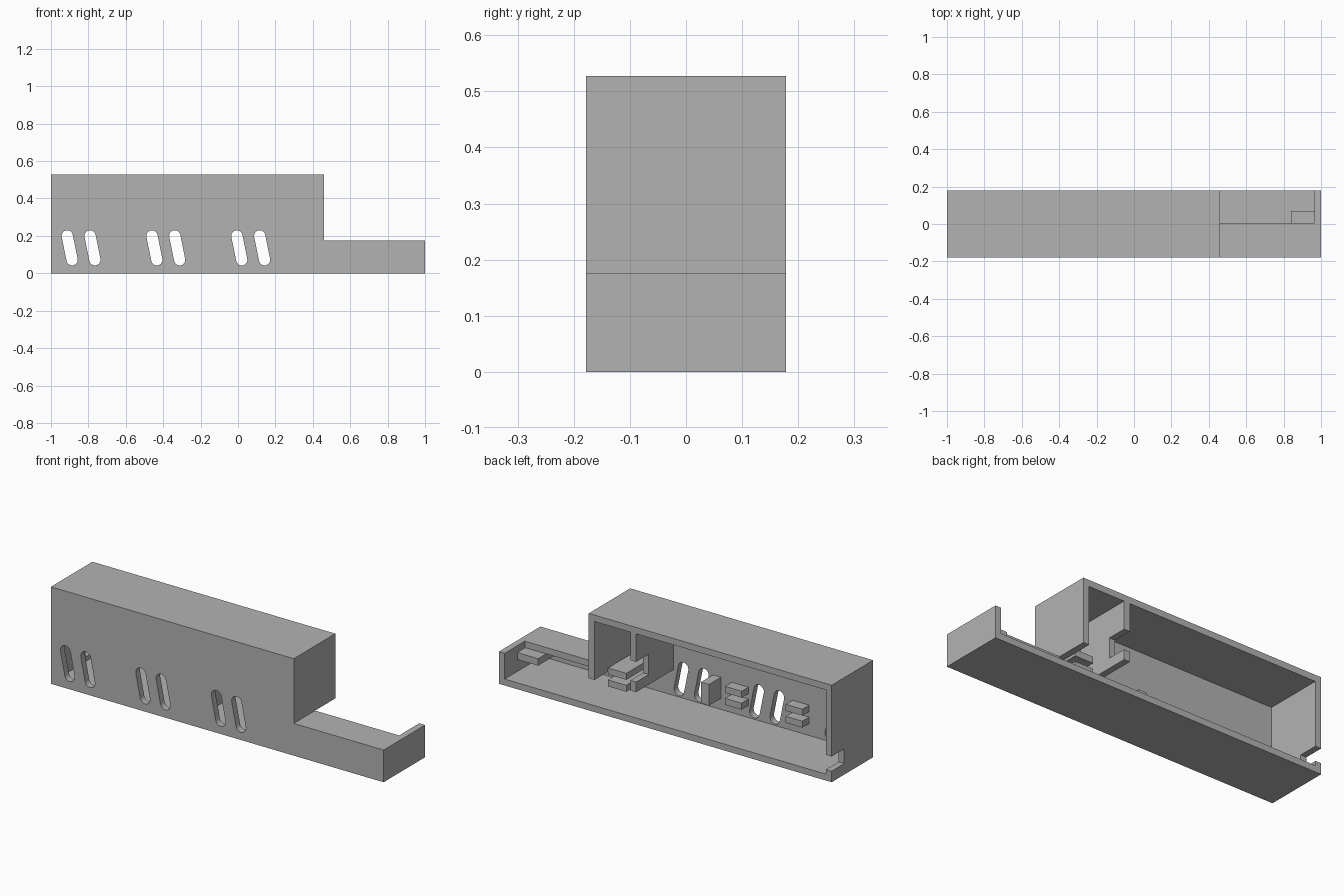
import bpy, bmesh, math
from mathutils import Vector

if "Cube" in bpy.data.objects:
    bpy.data.objects.remove(bpy.data.objects["Cube"], do_unlink=True)

grey = bpy.data.materials.new("plain_grey")
grey.use_nodes = True
colour = (0.45, 0.45, 0.45, 1)
grey.diffuse_color = colour
grey.node_tree.nodes["Principled BSDF"].inputs["Base Color"].default_value = colour

D, H, LOW, T = 0.178, 0.527, 0.175, 0.035   # half depth, height, low height, wall
STEP = 0.46                                 # x where the tall part ends
OUT = D + 0.05                              # cutters run out past the open back
INNER = -D + T                              # inside face of the front wall


def prism(name, outline, y0, y1):
    """Extrude an x-z outline along y."""
    bm = bmesh.new()
    face = bm.faces.new([bm.verts.new((x, y0, z)) for x, z in outline])
    ext = bmesh.ops.extrude_face_region(bm, geom=[face])
    verts = [v for v in ext["geom"] if isinstance(v, bmesh.types.BMVert)]
    bmesh.ops.translate(bm, verts=verts, vec=(0, y1 - y0, 0))
    bmesh.ops.recalc_face_normals(bm, faces=bm.faces)
    mesh = bpy.data.meshes.new(name)
    bm.to_mesh(mesh)
    bm.free()
    mesh.materials.append(grey)
    obj = bpy.data.objects.new(name, mesh)
    bpy.context.collection.objects.link(obj)
    return obj


def box(name, x0, x1, y0, y1, z0, z1):
    return prism(name, [(x0, z0), (x1, z0), (x1, z1), (x0, z1)], y0, y1)


def cut(target, cutter):
    """Subtract the cutter for good and remove it."""
    cutter.hide_render = True
    mod = target.modifiers.new("cut", 'BOOLEAN')
    mod.operation, mod.solver, mod.object = 'DIFFERENCE', 'EXACT', cutter
    bpy.context.view_layer.objects.active = target
    bpy.ops.object.modifier_apply(modifier=mod.name)
    bpy.data.objects.remove(cutter, do_unlink=True)


def slot_outline(cx, radius=0.03, steps=10):
    """Leaning slot with round ends."""
    top, low = Vector((cx - 0.013, 0.2)), Vector((cx + 0.013, 0.072))
    axis = top - low
    lean = math.atan2(axis.y, axis.x)
    points = []
    for centre, start in ((top, lean - math.pi / 2), (low, lean + math.pi / 2)):
        for i in range(steps + 1):
            a = start + math.pi * i / steps
            points.append((centre.x + radius * math.cos(a), centre.y + radius * math.sin(a)))
    return points


# Stepped housing, open at the back
housing = prism("housing", [(-1, 0), (1, 0), (1, LOW), (STEP, LOW), (STEP, H), (-1, H)], -D, D)
cut(housing, box("main_room", -1 + T, 0.175, INNER, OUT, T, H - T))
cut(housing, box("small_room", 0.21, STEP - T, INNER, OUT, T, H - T))
cut(housing, box("passage", 0.15, STEP, INNER, OUT, T, LOW))
cut(housing, box("low_channel", STEP - 0.02, 1 - T, INNER, OUT, T, LOW - T))
cut(housing, box("low_roof_opening", STEP, 1 - T, 0.005, OUT, 0.1, 0.3))

# Cable notches in the partition and the end wall
cut(housing, box("partition_notch", 0.16, 0.22, 0.07, OUT, 0.23, 0.34))
cut(housing, box("end_notch", -1.05, -0.95, 0.07, OUT, 0.06, 0.14))

# Vent slots in pairs
for pair_x in (-0.9, -0.447, 0.007):
    for x in (pair_x, pair_x + 0.122):
        cut(housing, prism("vent_slot", slot_outline(x), -D - 0.05, INNER + 0.02))

# Pairs of board ribs on the front wall
for name, x0, x1, y1 in (("outer_rib", -0.64, -0.54, -0.085),
                         ("middle_rib", -0.275, -0.175, -0.085),
                         ("inner_rib", 0.31, 0.42, 0.07)):
    box(name + "_upper", x0, x1, INNER, y1, 0.165, 0.2)
    box(name + "_lower", x0, x1, INNER, y1, 0.1, 0.135)

# Stop block and end tab
box("stop_block", -0.11, -0.062, INNER, -0.04, 0.095, 0.21)
box("end_tab", 0.84, 1 - T, INNER, 0.07, 0.1, 0.138)
